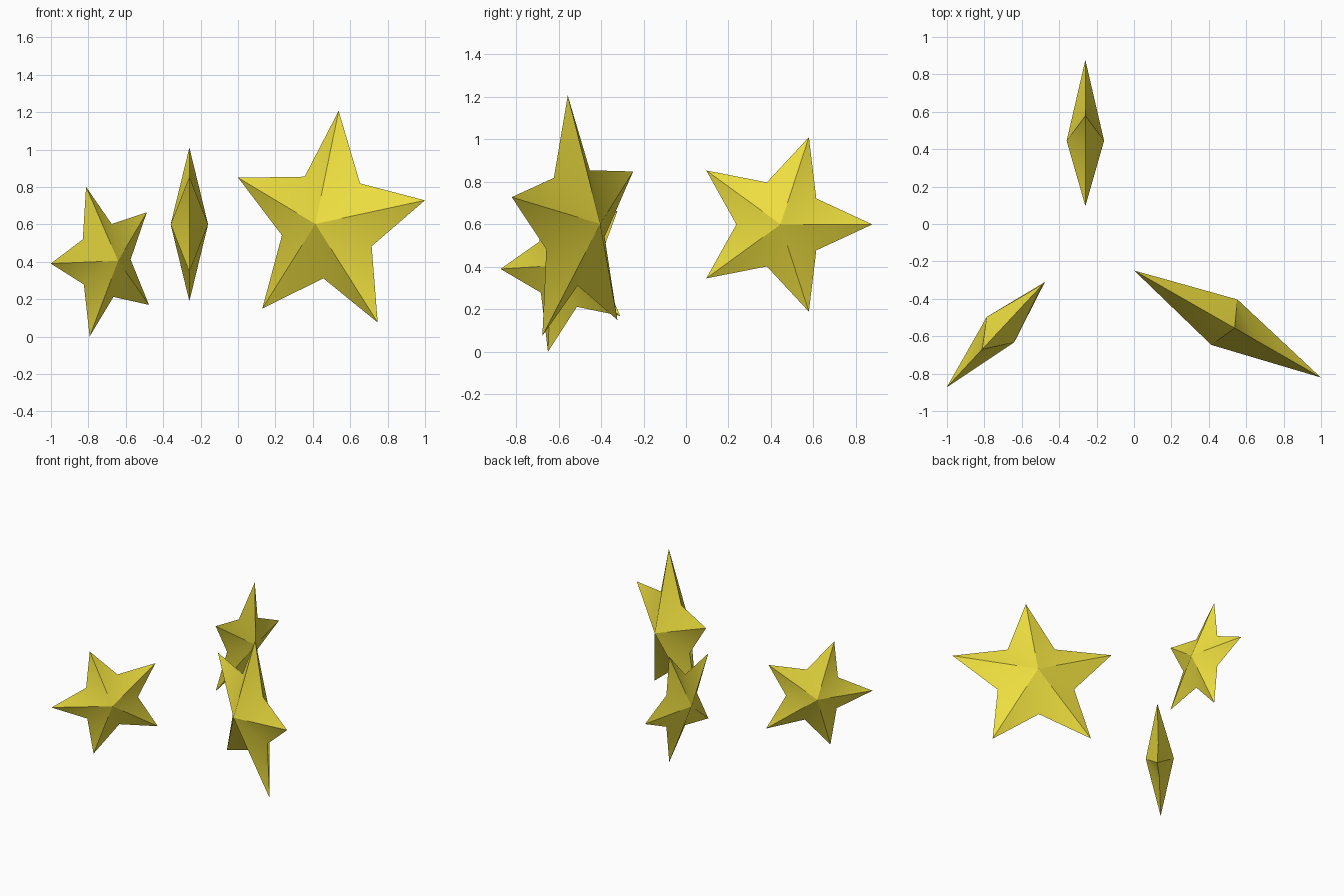
import bpy, bmesh
from math import radians, cos, sin, pi
from mathutils import Matrix

if "Cube" in bpy.data.objects:
    bpy.data.objects.remove(bpy.data.objects["Cube"])

gold = bpy.data.materials.new("yellow")
gold.diffuse_color = (0.85, 0.73, 0.05, 1)
gold.use_nodes = True
gold.node_tree.nodes["Principled BSDF"].inputs["Base Color"].default_value = gold.diffuse_color


def star(name, centre, outer, inner, half_depth, turn, spin):
    """Five-pointed star in its own XZ plane, raised to an apex on both sides."""
    bm = bmesh.new()
    rim = []
    for i in range(10):
        r = inner if i % 2 else outer
        a = radians(spin) + i * pi / 5
        rim.append(bm.verts.new((r * cos(a), 0, r * sin(a))))
    for side in (-1, 1):
        apex = bm.verts.new((0, side * half_depth, 0))
        for i in range(10):
            bm.faces.new((rim[i], rim[(i + 1) % 10], apex))
    bmesh.ops.recalc_face_normals(bm, faces=bm.faces)
    mesh = bpy.data.meshes.new(name)
    bm.to_mesh(mesh)
    bm.free()
    mesh.materials.append(gold)
    ob = bpy.data.objects.new(name, mesh)
    bpy.context.collection.objects.link(ob)
    ob.matrix_world = Matrix.Translation(centre) @ Matrix.Rotation(radians(turn), 4, 'Z')
    # Sharp ridges, soft valleys
    bpy.ops.object.select_all(action='DESELECT')
    ob.select_set(True)
    bpy.context.view_layer.objects.active = ob
    bpy.ops.object.shade_smooth_by_angle(angle=radians(30))


# Three stars standing in a ring
star("large_star", (0.483, -0.525, 0.602), 0.608, 0.292, 0.14, -29.8, 12)
star("left_star", (-0.714, -0.565, 0.405), 0.421, 0.205, 0.10, 47, 38)
star("back_star", (-0.26, 0.445, 0.60), 0.432, 0.208, 0.10, 90, 0)
